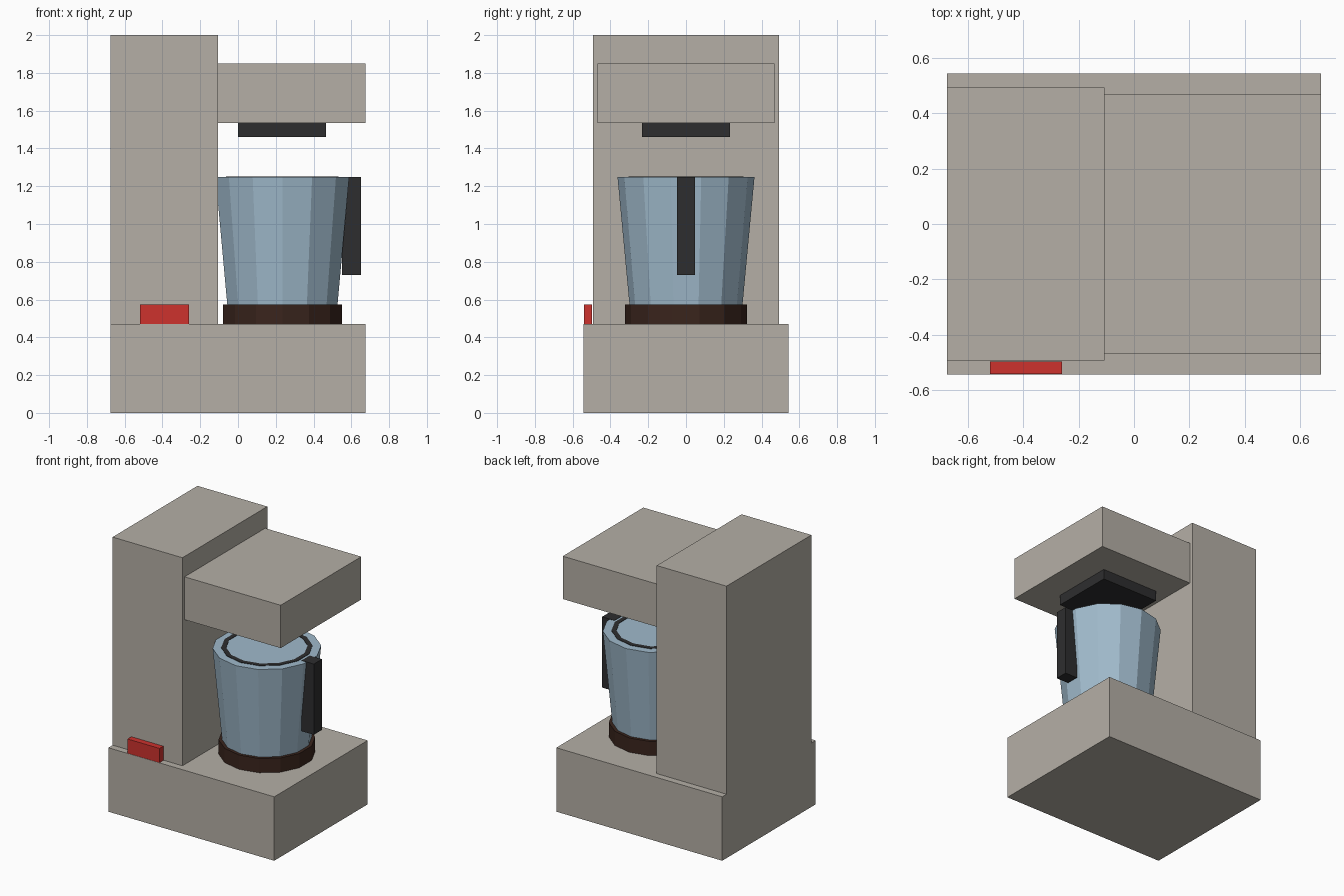
import bpy
import bmesh
from math import sin, cos, tau

old = bpy.data.objects.get("Cube")
if old:
    bpy.data.objects.remove(old, do_unlink=True)


def material(name, r, g, b):
    mat = bpy.data.materials.new(name)
    mat.use_nodes = True
    mat.diffuse_color = (r, g, b, 1)
    mat.node_tree.nodes["Principled BSDF"].inputs["Base Color"].default_value = (r, g, b, 1)
    return mat


beige = material("warm grey casing", 0.46, 0.43, 0.38)
blue = material("pale blue glass", 0.35, 0.49, 0.60)
black = material("black plastic", 0.027, 0.027, 0.028)
brown = material("dark brown plate", 0.042, 0.018, 0.012)
red = material("red switch", 0.61, 0.032, 0.027)


def add_object(name, bm, mat):
    bmesh.ops.recalc_face_normals(bm, faces=bm.faces)
    mesh = bpy.data.meshes.new(name)
    bm.to_mesh(mesh)
    bm.free()
    mesh.materials.append(mat)
    obj = bpy.data.objects.new(name, mesh)
    bpy.context.collection.objects.link(obj)
    return obj


def box(name, mat, xs, ys, zs):
    bm = bmesh.new()
    bmesh.ops.create_cube(bm, size=1)
    for v in bm.verts:
        v.co = [lo + (c + 0.5) * (hi - lo) for c, (lo, hi) in zip(v.co, (xs, ys, zs))]
    return add_object(name, bm, mat)


JUG_X = 0.235
SIDES = 14


def turned(name, mat, profile, closed=False):
    """Turn a (radius, height) profile round the jug axis, a corner facing the front."""
    bm = bmesh.new()
    rings = [[bm.verts.new((JUG_X + r * sin(tau * i / SIDES), -r * cos(tau * i / SIDES), z))
              for i in range(SIDES)] for r, z in profile]
    pairs = list(zip(rings, rings[1:]))
    if closed:
        pairs.append((rings[-1], rings[0]))
    else:
        bm.faces.new(rings[0])
        bm.faces.new(rings[-1])
    for low, high in pairs:
        for i in range(SIDES):
            j = (i + 1) % SIDES
            bm.faces.new((low[i], low[j], high[j], high[i]))
    return add_object(name, bm, mat)


# Casing: base, tall column at the side and overhanging head
box("base", beige, (-0.675, 0.675), (-0.543, 0.543), (0, 0.47))
box("column", beige, (-0.675, -0.107), (-0.493, 0.493), (0.47, 2))
box("brew_head", beige, (-0.107, 0.675), (-0.468, 0.468), (1.535, 1.85))
box("filter_outlet", black, (0, 0.465), (-0.233, 0.233), (1.46, 1.535))
box("power_switch", red, (-0.52, -0.26), (-0.541, -0.497), (0.47, 0.575))

# Jug on its warming plate, with a dark ring set in the top
turned("warming_plate", brown, [(0.3225, 0.47), (0.3225, 0.575)])
turned("jug", blue, [(0.29, 0.475), (0.3625, 1.248)])
turned("jug_lid_ring", black,
       [(0.272, 1.245), (0.305, 1.245), (0.305, 1.251), (0.272, 1.251)], closed=True)
box("jug_handle", black, (0.55, 0.65), (-0.047, 0.047), (0.73, 1.25))
